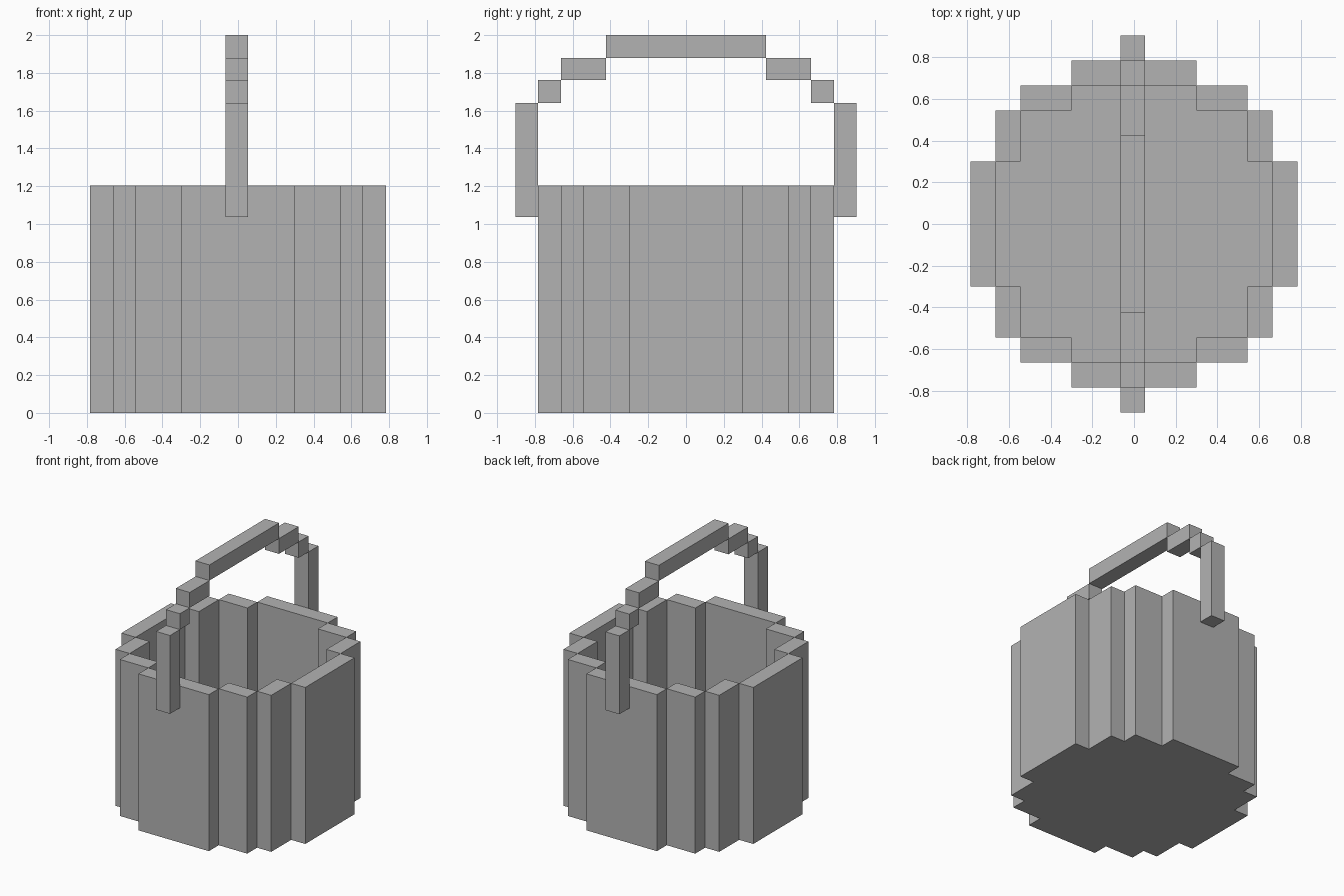
import bpy, bmesh
from mathutils import Vector

cube = bpy.data.objects.get("Cube")
if cube:
    bpy.data.objects.remove(cube, do_unlink=True)

grey = bpy.data.materials.new("plain grey")
grey.use_nodes = True
colour = (0.45, 0.45, 0.45, 1)
grey.diffuse_color = colour
grey.node_tree.nodes["Principled BSDF"].inputs["Base Color"].default_value = colour

HEIGHT = 1.205
FLOOR = 0.12


def finish(name, bm):
    bmesh.ops.recalc_face_normals(bm, faces=bm.faces)
    mesh = bpy.data.meshes.new(name)
    bm.to_mesh(mesh)
    bm.free()
    mesh.materials.append(grey)
    obj = bpy.data.objects.new(name, mesh)
    bpy.context.collection.objects.link(obj)
    return obj


def box(name, low, high):
    low, high = Vector(low), Vector(high)
    bm = bmesh.new()
    bmesh.ops.create_cube(bm, size=1)
    for v in bm.verts:
        v.co = (low + high) / 2 + v.co * (high - low)
    return finish(name, bm)


def span(a, b, sign):
    return sorted((a * sign, b * sign))


# Wall: flat staves around a stepped circle
for sy, end in ((-1, "front"), (1, "back")):
    y0, y1 = span(0.663, 0.783, sy)
    box(end + "_wall", (-0.30, y0, 0), (0.30, y1, HEIGHT))
    for sx, side in ((-1, "right"), (1, "left")):
        for part, xs, ys in (("inner", (0.30, 0.543), (0.543, 0.663)),
                             ("outer", (0.543, 0.663), (0.30, 0.543))):
            x0, x1 = span(*xs, sx)
            y0, y1 = span(*ys, sy)
            box(f"{end}_{side}_{part}_stave", (x0, y0, 0), (x1, y1, HEIGHT))
for sx, side in ((-1, "right"), (1, "left")):
    x0, x1 = span(0.663, 0.783, sx)
    box(side + "_wall", (x0, -0.30, 0), (x1, 0.30, HEIGHT))

# Floor: stepped slab filling the inside of the wall
quarter = [(0.663, 0.30), (0.543, 0.30), (0.543, 0.543), (0.30, 0.543), (0.30, 0.663)]
outline = (quarter + [(-x, y) for x, y in reversed(quarter)]
           + [(-x, -y) for x, y in quarter] + [(x, -y) for x, y in reversed(quarter)])
bm = bmesh.new()
base = bm.faces.new([bm.verts.new((x, y, 0)) for x, y in outline])
raised = bmesh.ops.extrude_face_region(bm, geom=[base], use_keep_orig=True)
for v in raised["geom"]:
    if isinstance(v, bmesh.types.BMVert):
        v.co.z = FLOOR
finish("floor", bm)

# Handle: stepped arch of bars from front to back
X0, X1 = -0.065, 0.053
box("handle_top", (X0, -0.423, 1.88), (X1, 0.423, 2.0))
steps = (("upper_step", 0.423, 0.663, 1.762, 1.88),
         ("lower_step", 0.663, 0.783, 1.64, 1.762),
         ("upright", 0.783, 0.903, 1.037, 1.64))
for sy, end in ((-1, "front"), (1, "back")):
    for part, a, b, z0, z1 in steps:
        y0, y1 = span(a, b, sy)
        box(f"{end}_handle_{part}", (X0, y0, z0), (X1, y1, z1))
